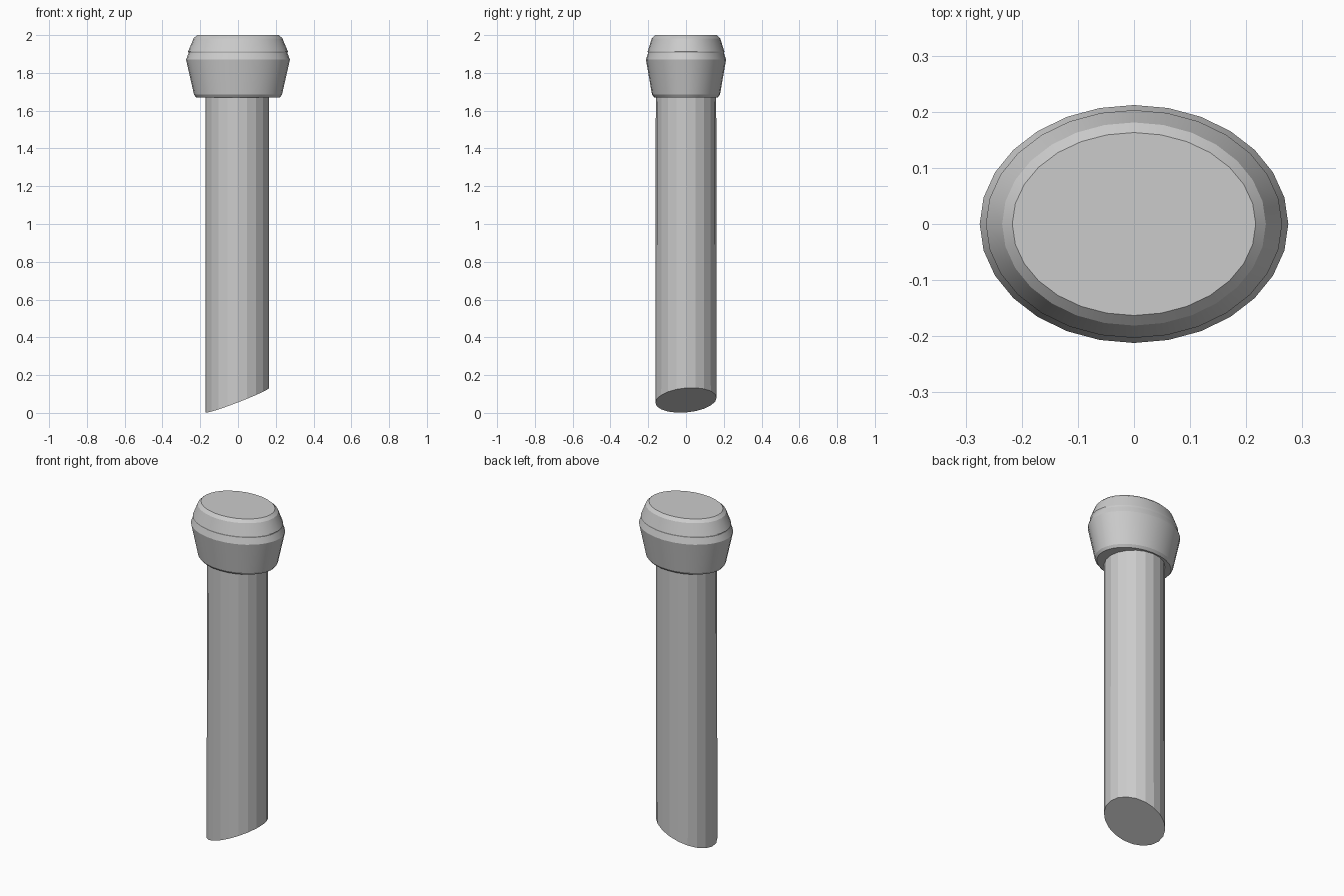
import bpy
import bmesh
import math

if "Cube" in bpy.data.objects:
    bpy.data.objects.remove(bpy.data.objects["Cube"])


def loft(name, rings, sides, smooth_angle=None, cx=0.0, bottom=None):
    """Stack elliptical rings (rx, ry, z) into a closed solid."""
    bm = bmesh.new()
    loops = []
    for i, (rx, ry, z) in enumerate(rings):
        loop = []
        for k in range(sides):
            a = 2 * math.pi * k / sides
            x, y = cx + rx * math.cos(a), ry * math.sin(a)
            loop.append(bm.verts.new((x, y, bottom(x, y) if bottom and i == 0 else z)))
        loops.append(loop)
    for lo, hi in zip(loops, loops[1:]):
        for k in range(sides):
            n = (k + 1) % sides
            bm.faces.new((lo[k], lo[n], hi[n], hi[k]))
    bm.faces.new(loops[0][::-1])
    bm.faces.new(loops[-1])
    mesh = bpy.data.meshes.new(name)
    bm.to_mesh(mesh)
    bm.free()
    obj = bpy.data.objects.new(name, mesh)
    bpy.context.collection.objects.link(obj)
    if smooth_angle:
        bpy.ops.object.select_all(action='DESELECT')
        obj.select_set(True)
        bpy.context.view_layer.objects.active = obj
        bpy.ops.object.shade_smooth_by_angle(angle=math.radians(smooth_angle))
    return obj


# Faceted stem, cut off at a slant at its foot
loft("stem", [(0.169, 0.162, 0.0), (0.168, 0.160, 1.68)], 20, cx=-0.004,
     bottom=lambda x, y: max(0.0, 0.067 + 0.384 * (x + 0.004) + 0.08 * y))

# Oval cap with bevelled rims and a shallow crease below the top
cap_profile = [
    (0.222, 0.168, 1.67),
    (0.233, 0.180, 1.685),
    (0.275, 0.212, 1.87),
    (0.262, 0.201, 1.905),
    (0.264, 0.203, 1.914),
    (0.235, 0.181, 1.983),
    (0.217, 0.163, 2.0),
]
loft("cap", cap_profile, 28, smooth_angle=20)
